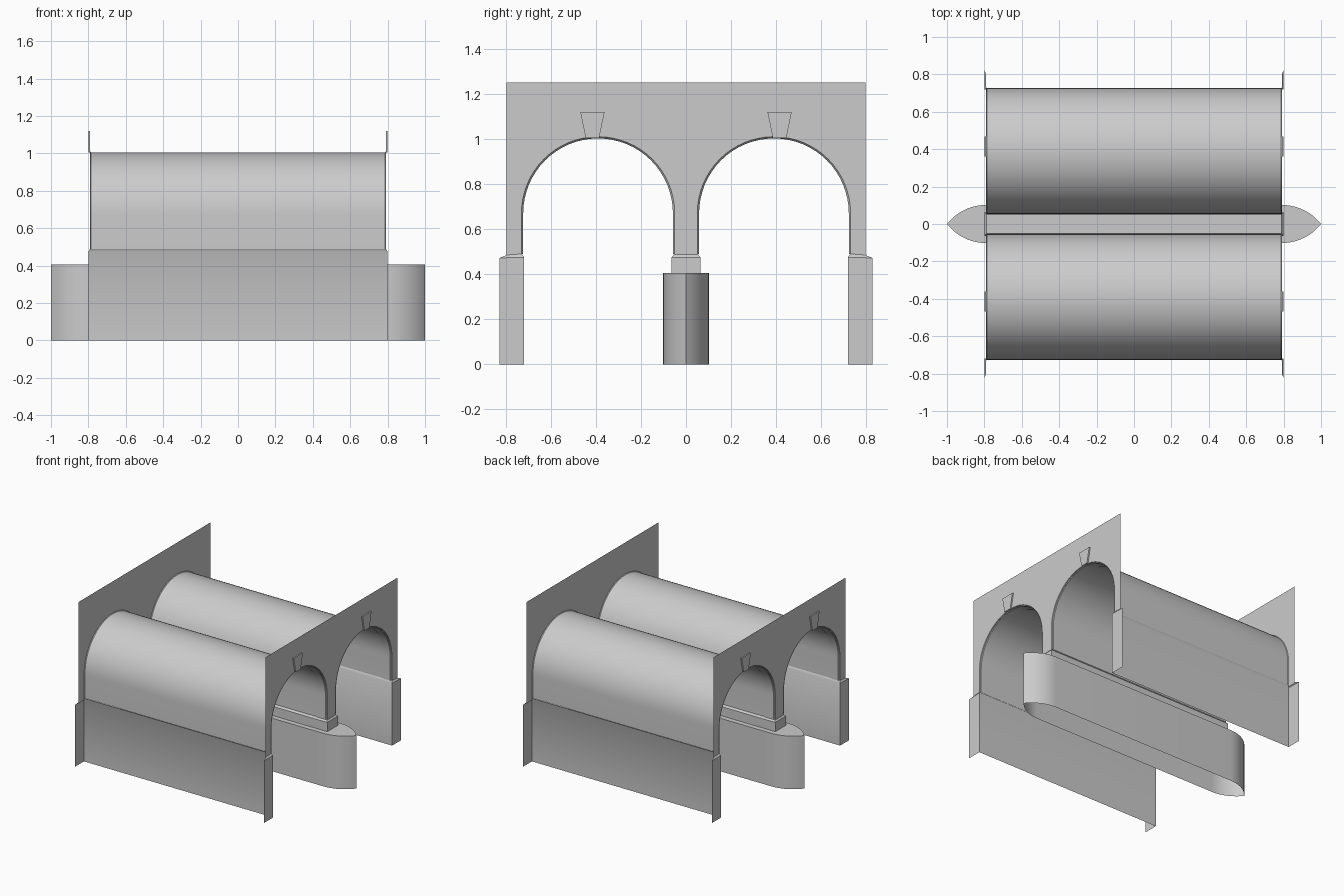
import bpy, bmesh, math

cube = bpy.data.objects.get("Cube")
if cube:
    bpy.data.objects.remove(cube, do_unlink=True)

stone = bpy.data.materials.new("pale grey stone")
stone.use_nodes = True
colour = (0.6, 0.6, 0.6, 1)
stone.diffuse_color = colour
stone.node_tree.nodes["Principled BSDF"].inputs["Base Color"].default_value = colour

WALL_X, FACE_X = 0.79, 0.80     # wall sheet and the plinth face proud of it
ARCH_Y, SPRING, BASE = 0.39, 0.67, 0.49
STEPS = 32


def finish(name, bm, fix_normals=True):
    bmesh.ops.remove_doubles(bm, verts=bm.verts, dist=1e-5)
    if fix_normals:
        bmesh.ops.recalc_face_normals(bm, faces=bm.faces)
    mesh = bpy.data.meshes.new(name)
    bm.to_mesh(mesh)
    bm.free()
    mesh.materials.append(stone)
    obj = bpy.data.objects.new(name, mesh)
    bpy.context.collection.objects.link(obj)
    bpy.ops.object.select_all(action="DESELECT")
    obj.select_set(True)
    bpy.context.view_layer.objects.active = obj
    bpy.ops.object.shade_smooth_by_angle(angle=math.radians(35))
    return obj


def face(bm, points):
    return bm.faces.new([bm.verts.new(p) for p in points])


def loft(bm, rows, closed=False):
    """Skin a sheet between successive rows of points."""
    rings = [[bm.verts.new(p) for p in row] for row in rows]
    count = len(rings[0])
    for a, b in zip(rings, rings[1:]):
        for i in range(count if closed else count - 1):
            j = (i + 1) % count
            bm.faces.new((a[i], a[j], b[j], b[i]))
    return rings


def arch(centre, radius, base=BASE):
    """Stilted round arch in the yz plane, from low y to high y."""
    arc = [(centre - radius * math.cos(math.pi * i / STEPS),
            SPRING + radius * math.sin(math.pi * i / STEPS)) for i in range(STEPS + 1)]
    return [(centre - radius, base)] + arc + [(centre + radius, base)]


def at_x(x, profile):
    return [(x, y, z) for y, z in profile]


# Barrel vaults
for name, side in (("front", -1), ("back", 1)):
    bm = bmesh.new()
    profile = arch(side * ARCH_Y, 0.336)
    loft(bm, [at_x(-WALL_X, profile), at_x(WALL_X, profile)])
    finish(name + "_barrel_vault", bm, False)

for end, sx in (("left", 1), ("right", -1)):
    # Spandrel wall with both arch openings
    bm = bmesh.new()
    outline = [(-0.795, 0.475)]
    outline += arch(-ARCH_Y, 0.34, 0.475) + arch(ARCH_Y, 0.34, 0.475)
    outline += [(0.795, 0.475), (0.795, 1.25), (-0.795, 1.25)]
    wall = face(bm, at_x(sx * WALL_X, outline))
    wall.normal_update()
    if wall.normal.x * sx < 0:
        wall.normal_flip()
    bmesh.ops.triangulate(bm, faces=bm.faces)
    finish(end + "_spandrel_wall", bm, False)

    for name, side in (("front", -1), ("back", 1)):
        # Arch ring: bevelled edge and a short reveal
        bm = bmesh.new()
        loft(bm, [at_x(sx * x, arch(side * ARCH_Y, r))
                  for x, r in ((WALL_X, 0.34), (0.78, 0.332), (0.71, 0.332))])
        finish(f"{end}_{name}_arch_ring", bm)

        # Keystone plate
        bm = bmesh.new()
        middle = side * 0.415
        trapezium = [(middle - 0.03, 1.005), (middle + 0.03, 1.005),
                     (middle + 0.054, 1.12), (middle - 0.054, 1.12)]
        rings = loft(bm, [at_x(sx * WALL_X, trapezium),
                          at_x(sx * FACE_X, trapezium)], True)
        bm.faces.new(rings[1])
        finish(f"{end}_{name}_keystone", bm)

# Abutments: long inner sheet with a chamfered top and returns at both ends
for name, side in (("front", -1), ("back", 1)):
    bm = bmesh.new()
    rows = []
    for inset, z in ((0, 0), (0, 0.475), (0.01, BASE)):
        x = FACE_X - inset
        y, outer = side * (0.718 + inset), side * 0.828
        top = 0.472 if z else 0
        rows.append([(-x, outer, min(z, top)), (-x, y, z), (x, y, z), (x, outer, min(z, top))])
    # the chamfer dies out along the end returns
    rows[2][0] = (-WALL_X, side * 0.795, 0.485)
    rows[2][3] = (WALL_X, side * 0.795, 0.485)
    loft(bm, rows)
    finish(name + "_abutment", bm, False)

# Central pier with pointed cutwaters, open underneath
bm = bmesh.new()
half_width, length = 0.102, 0.21
radius = (length ** 2 + half_width ** 2) / (2 * half_width)
sweep = math.asin(length / radius)
curve = [(WALL_X + radius * math.sin(sweep * i / 12),
          half_width - radius + radius * math.cos(sweep * i / 12)) for i in range(13)]
right_half = curve + [(x, -y) for x, y in reversed(curve[:-1])]
plan = right_half + [(-x, -y) for x, y in right_half]
rings = loft(bm, [[(x, y, z) for x, y in plan] for z in (0, 0.405)], True)
bm.faces.new(rings[1])
finish("central_pier", bm)

# Impost block on the pier, with a chamfered top edge
bm = bmesh.new()
rows = []
for inset, z in ((0, 0.405), (0, 0.475), (0.012, BASE)):
    x, y = FACE_X - inset, 0.064 - inset
    rows.append([(-x, -y, z), (x, -y, z), (x, y, z), (-x, y, z)])
rings = loft(bm, rows, True)
bm.faces.new(rings[-1])
finish("pier_impost", bm)
